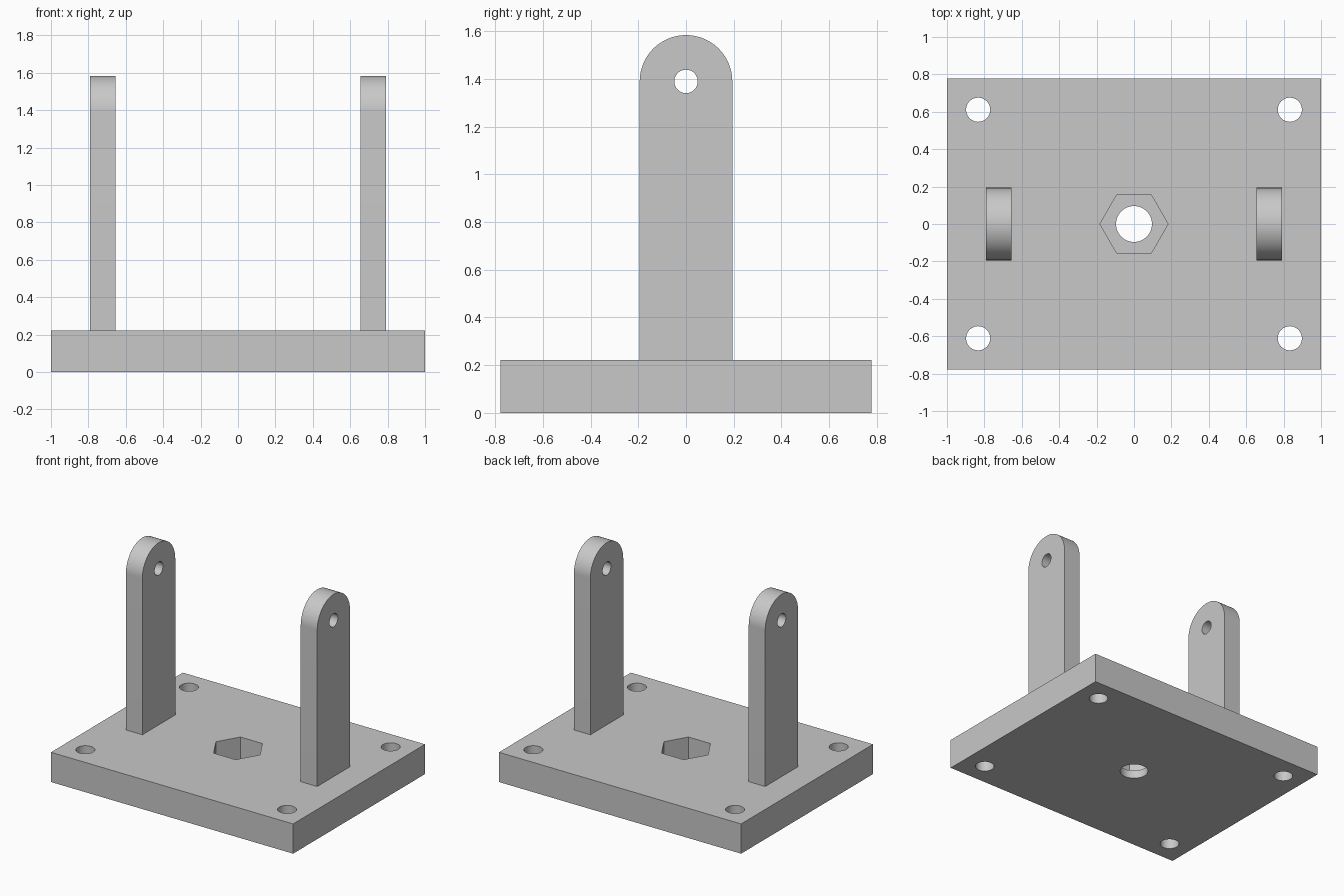
import bpy
import math
from mathutils import Matrix

cube = bpy.data.objects.get("Cube")
if cube:
    bpy.data.objects.remove(cube, do_unlink=True)

grey = bpy.data.materials.new("plain_grey")
grey.use_nodes = True
colour = (0.58, 0.58, 0.58, 1)
grey.diffuse_color = colour
grey.node_tree.nodes["Principled BSDF"].inputs["Base Color"].default_value = colour

PLATE_TOP = 0.222
HALF_X, HALF_Y = 1.0, 0.778
ARM_X, ARM_THICK, ARM_RADIUS = 0.722, 0.136, 0.194
PIVOT_Z = 1.389


def prism(name, outline, depth, matrix):
    """Extrude an outline along local z from 0 to depth."""
    n = len(outline)
    verts = [(x, y, z) for z in (0, depth) for x, y in outline]
    faces = [tuple(reversed(range(n))), tuple(range(n, 2 * n))]
    faces += [(i, (i + 1) % n, n + (i + 1) % n, n + i) for i in range(n)]
    mesh = bpy.data.meshes.new(name)
    mesh.from_pydata(verts, [], faces)
    mesh.transform(matrix)
    mesh.materials.append(grey)
    obj = bpy.data.objects.new(name, mesh)
    bpy.context.collection.objects.link(obj)
    return obj


def arc(radius, sides, start=0.0, sweep=math.tau, cy=0.0):
    count = sides if sweep == math.tau else sides + 1
    angles = [start + sweep * i / sides for i in range(count)]
    return [(radius * math.cos(a), cy + radius * math.sin(a)) for a in angles]


def cut(target, cutters):
    """Subtract the cutters, bake the result and discard them."""
    bpy.context.view_layer.objects.active = target
    for cutter in cutters:
        mod = target.modifiers.new("hole", "BOOLEAN")
        mod.operation = "DIFFERENCE"
        mod.solver = "EXACT"
        mod.object = cutter
        bpy.ops.object.modifier_apply(modifier=mod.name)
        bpy.data.objects.remove(cutter, do_unlink=True)


def smooth(obj):
    bpy.ops.object.select_all(action="DESELECT")
    obj.select_set(True)
    bpy.context.view_layer.objects.active = obj
    bpy.ops.object.shade_smooth_by_angle(angle=math.radians(30))


# Base plate with four corner holes, centre bore and hexagonal nut pocket
rectangle = [(-HALF_X, -HALF_Y), (HALF_X, -HALF_Y), (HALF_X, HALF_Y), (-HALF_X, HALF_Y)]
plate = prism("base_plate", rectangle, PLATE_TOP, Matrix())
holes = [prism("bolt_hole", arc(0.0645, 48), 0.5, Matrix.Translation((sx * 0.833, sy * 0.611, -0.1)))
         for sx in (-1, 1) for sy in (-1, 1)]
holes.append(prism("centre_bore", arc(0.096, 64), 0.5, Matrix.Translation((0, 0, -0.1))))
holes.append(prism("nut_pocket", arc(0.182, 6), 0.5, Matrix.Translation((0, 0, 0.06))))
cut(plate, holes)
smooth(plate)

# Two upright arms with rounded tops and pivot holes; profile maps to y and z
side_on = Matrix(((0, 0, 1, 0), (1, 0, 0, 0), (0, 1, 0, 0), (0, 0, 0, 1)))
profile = [(-ARM_RADIUS, PLATE_TOP), (ARM_RADIUS, PLATE_TOP)]
profile += arc(ARM_RADIUS, 48, 0, math.pi, PIVOT_Z)
for name, sx in (("right_arm", -1), ("left_arm", 1)):
    x = sx * ARM_X - ARM_THICK / 2
    arm = prism(name, profile, ARM_THICK, Matrix.Translation((x, 0, 0)) @ side_on)
    pivot = prism("pivot_hole", arc(0.049, 48, cy=PIVOT_Z), 0.4,
                  Matrix.Translation((x - 0.1, 0, 0)) @ side_on)
    cut(arm, [pivot])
    smooth(arm)
